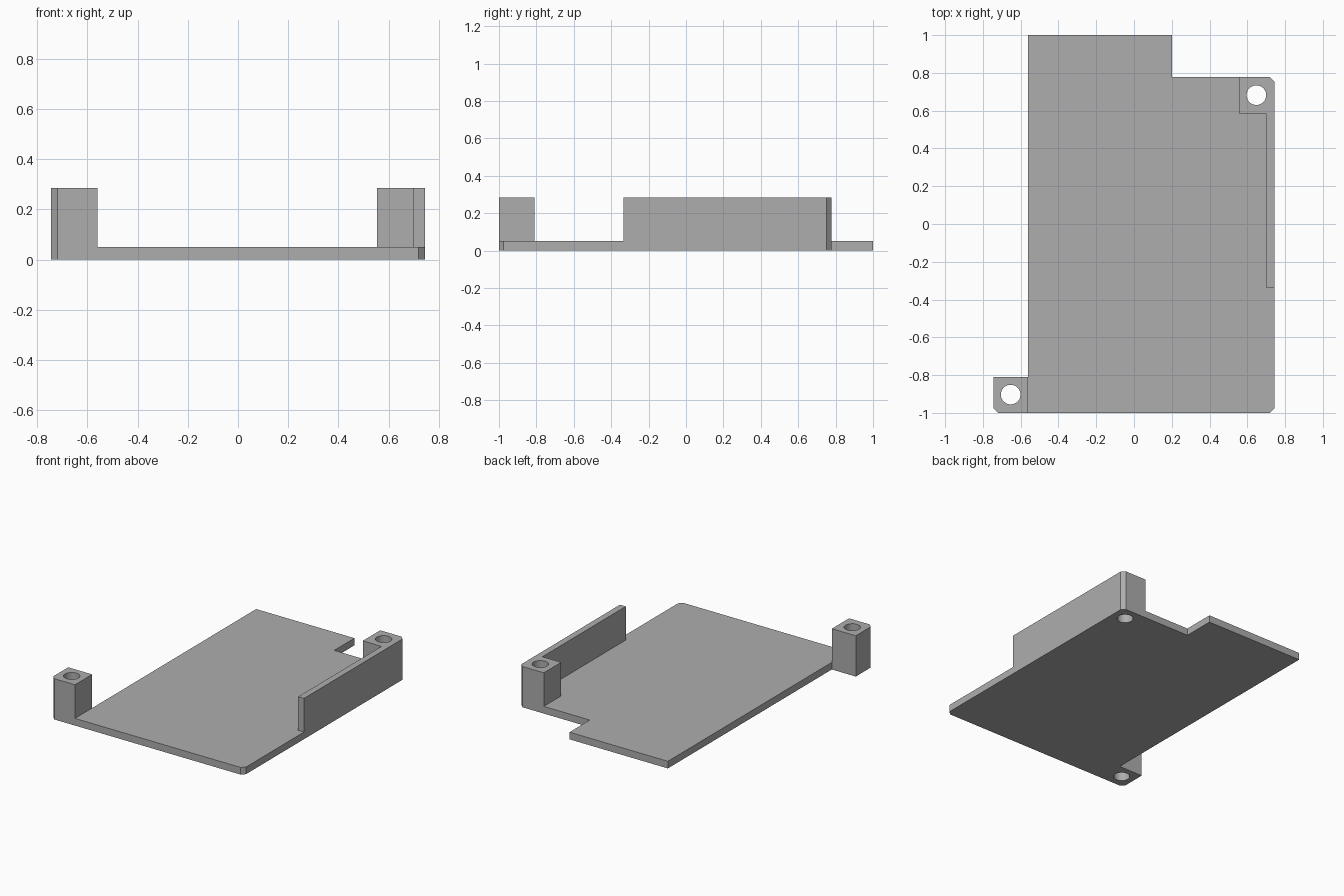
import bpy
import bmesh

cube = bpy.data.objects.get("Cube")
if cube:
    bpy.data.objects.remove(cube, do_unlink=True)

GREY = (0.42, 0.42, 0.42, 1)
grey = bpy.data.materials.new("plain grey")
grey.use_nodes = True
grey.diffuse_color = GREY
grey.node_tree.nodes["Principled BSDF"].inputs["Base Color"].default_value = GREY

BASE_TOP, TOP = 0.05, 0.285
CHAMFER = 0.025
HOLE_RADIUS = 0.052


def prism(name, outline, bottom, top):
    """Extrude a counter-clockwise outline straight up."""
    bm = bmesh.new()
    face = bm.faces.new([bm.verts.new((x, y, bottom)) for x, y in outline])
    grown = bmesh.ops.extrude_face_region(bm, geom=[face], use_keep_orig=True)
    verts = [v for v in grown["geom"] if isinstance(v, bmesh.types.BMVert)]
    bmesh.ops.translate(bm, verts=verts, vec=(0, 0, top - bottom))
    bmesh.ops.recalc_face_normals(bm, faces=bm.faces)
    mesh = bpy.data.meshes.new(name)
    bm.to_mesh(mesh)
    bm.free()
    mesh.materials.append(grey)
    obj = bpy.data.objects.new(name, mesh)
    bpy.context.collection.objects.link(obj)
    return obj


def drill(obj, x, y):
    """Cut a round vertical hole through a post."""
    bpy.ops.mesh.primitive_cylinder_add(vertices=48, radius=HOLE_RADIUS,
                                        depth=1, location=(x, y, 0))
    cutter = bpy.context.object
    cutter.name = "hole_cutter"
    cutter.hide_render = True
    cutter.data.materials.append(grey)
    mod = obj.modifiers.new("hole", "BOOLEAN")
    mod.operation = "DIFFERENCE"
    mod.solver = "EXACT"
    mod.object = cutter
    bpy.ops.object.select_all(action="DESELECT")
    obj.select_set(True)
    bpy.context.view_layer.objects.active = obj
    bpy.ops.object.modifier_apply(modifier=mod.name)
    bpy.data.objects.remove(cutter, do_unlink=True)
    bpy.ops.object.shade_smooth_by_angle()


# Base plate: chamfered front corner, notch at the back, room for the rear post
prism("base_plate", [
    (-0.56, -1), (0.745 - CHAMFER, -1), (0.745, -1 + CHAMFER),
    (0.745, 0.585), (0.555, 0.585), (0.555, 0.777),
    (0.2, 0.777), (0.2, 1), (-0.56, 1)], 0, BASE_TOP)

# Side wall standing on the plate
prism("side_wall", [(0.7, -0.335), (0.745, -0.335),
                    (0.745, 0.585), (0.7, 0.585)], BASE_TOP, TOP)

# Screw posts with one chamfered outer corner each
front_post = prism("front_post", [
    (-0.745 + CHAMFER, -1), (-0.56, -1), (-0.56, -0.81),
    (-0.745, -0.81), (-0.745, -1 + CHAMFER)], 0, TOP)
drill(front_post, -0.653, -0.903)

back_post = prism("back_post", [
    (0.555, 0.585), (0.745, 0.585), (0.745, 0.777 - CHAMFER),
    (0.745 - CHAMFER, 0.777), (0.555, 0.777)], 0, TOP)
drill(back_post, 0.648, 0.682)
